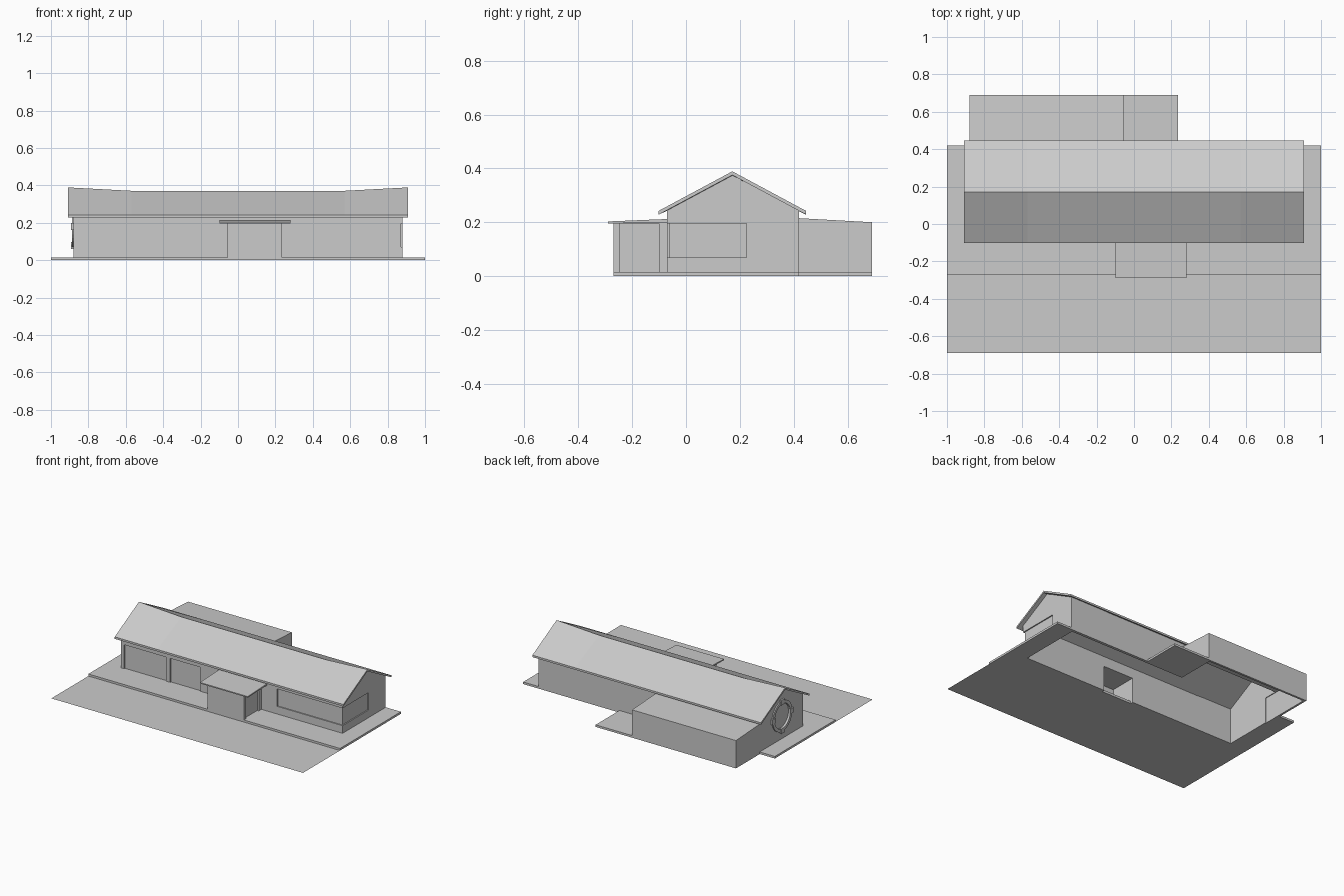
import bpy, bmesh, math
from mathutils import Matrix

cube = bpy.data.objects.get("Cube")
if cube:
    bpy.data.objects.remove(cube, do_unlink=True)

grey = bpy.data.materials.new("plain_grey")
grey.use_nodes = True
grey.diffuse_color = (0.6, 0.6, 0.6, 1)
grey.node_tree.nodes["Principled BSDF"].inputs["Base Color"].default_value = (0.6, 0.6, 0.6, 1)


def finish(name, bm):
    bmesh.ops.recalc_face_normals(bm, faces=bm.faces)
    mesh = bpy.data.meshes.new(name)
    bm.to_mesh(mesh)
    bm.free()
    mesh.materials.append(grey)
    obj = bpy.data.objects.new(name, mesh)
    bpy.context.collection.objects.link(obj)
    return obj


def loft(name, sections):
    """Closed solid through (x, [(y, z), ...]) cross-sections."""
    bm = bmesh.new()
    rings = [[bm.verts.new((x, y, z)) for y, z in pts] for x, pts in sections]
    n = len(rings[0])
    for a, b in zip(rings, rings[1:]):
        for i in range(n):
            j = (i + 1) % n
            bm.faces.new((a[i], a[j], b[j], b[i]))
    bm.faces.new(rings[0])
    bm.faces.new(rings[-1])
    return finish(name, bm)


def box(name, x, y, z):
    pts = [(y[0], z[0]), (y[1], z[0]), (y[1], z[1]), (y[0], z[1])]
    return loft(name, [(x[0], pts), (x[1], pts)])


def cut(target, cutter):
    mod = target.modifiers.new(cutter.name, 'BOOLEAN')
    mod.operation = 'DIFFERENCE'
    mod.solver = 'EXACT'
    mod.object = cutter
    cutter.hide_render = True
    cutter.display_type = 'WIRE'
    cutter.hide_set(True)


END, SAG, RIDGE_Y = 0.57, 0.018, 0.172
FRONT, BACK, SIDE = -0.07, 0.42, 0.88
SLAB = 0.015

# Ground sheet and terrace around the open house footprint
bm = bmesh.new()
bm.faces.new([bm.verts.new(p) for p in
              ((-1, -0.69, 0), (1, -0.69, 0), (1, -0.27, 0), (-1, -0.27, 0))])
forecourt = finish("forecourt", bm)
box("front_terrace", (-1, 1), (-0.27, FRONT), (0, SLAB))
box("left_terrace", (SIDE, 1), (FRONT, BACK), (0, SLAB))
box("right_terrace", (-1, -SIDE), (FRONT, BACK), (0, SLAB))
box("back_patio", (-0.055, 0.235), (BACK, 0.69), (0, SLAB))


# Main walls, following the sagging ridge
def wall_section(x, drop):
    return (x, [(FRONT, 0), (BACK, 0), (BACK, 0.246),
                (RIDGE_Y, 0.374 - drop), (FRONT, 0.246)])


walls = loft("main_walls", [wall_section(-SIDE, 0), wall_section(-END, SAG),
                            wall_section(END, SAG), wall_section(SIDE, 0)])
cut(walls, box("main_room_cutter", (-0.86, 0.86), (-0.05, 0.4), (-0.1, 0.6)))
cut(walls, box("porch_passage_cutter", (-0.03, 0.21), (-0.1, 0), (-0.1, 0.18)))

# Recessed front windows and the corner window
cut(walls, box("large_window_cutter", (-0.856, -0.525), (-0.1, -0.062), (SLAB, 0.187)))
cut(walls, box("small_window_cutter", (-0.49, -0.25), (-0.1, -0.062), (SLAB, 0.187)))
cut(walls, box("corner_window_front_cutter", (0.36, 0.9), (-0.1, -0.062), (0.07, 0.195)))
cut(walls, box("corner_window_side_cutter", (0.872, 0.9), (-0.1, 0.225), (0.07, 0.195)))


# Round gable window with a raised ring and four blocks
RING_Z = 0.18
to_gable = Matrix.Translation((-0.885, RIDGE_Y, RING_Z)) @ Matrix.Rotation(math.pi / 2, 4, 'Y')
bm = bmesh.new()
bmesh.ops.create_cone(bm, cap_ends=True, segments=32, radius1=0.088, radius2=0.088,
                      depth=0.024, matrix=to_gable)
cut(walls, finish("round_window_cutter", bm))

bm = bmesh.new()
loops = [[bm.verts.new((x, RIDGE_Y + r * math.cos(math.tau * i / 32),
                        RING_Z + r * math.sin(math.tau * i / 32))) for i in range(32)]
         for x, r in ((-SIDE, 0.088), (-0.888, 0.088), (-0.888, 0.11), (-SIDE, 0.11))]
for k in range(4):
    a, b = loops[k], loops[(k + 1) % 4]
    for i in range(32):
        j = (i + 1) % 32
        bm.faces.new((a[i], a[j], b[j], b[i]))
finish("round_window_ring", bm)
for i, label in enumerate(("front", "top", "back", "bottom")):
    ang = i * math.pi / 2 + math.pi
    cy, cz = RIDGE_Y + 0.102 * math.cos(ang), RING_Z + 0.102 * math.sin(ang)
    box("ring_block_" + label, (-0.892, -0.879), (cy - 0.018, cy + 0.018),
        (cz - 0.018, cz + 0.018))


# Gabled roof with raised ends
def roof_section(x, drop):
    return (x, [(-0.102, 0.242), (RIDGE_Y, 0.389 - drop), (0.446, 0.242),
                (0.446, 0.228), (RIDGE_Y, 0.375 - drop), (-0.102, 0.228)])


loft("main_roof", [roof_section(-0.908, 0), roof_section(-END, SAG),
                   roof_section(END, SAG), roof_section(0.908, 0)])

# Entrance porch with side door recesses and a sloping canopy
porch = box("porch_walls", (-0.055, 0.235), (-0.27, FRONT), (SLAB, 0.2))
cut(porch, box("porch_room_cutter", (-0.03, 0.21), (-0.245, 0), (SLAB + 0.002, 0.18)))
for label, x in (("right", (-0.1, -0.043)), ("left", (0.223, 0.3))):
    cut(porch, box(label + "_door_cutter", x, (-0.245, -0.1), (-0.1, 0.195)))
canopy = [(-0.29, 0.195), (FRONT, 0.2), (FRONT, 0.212), (-0.29, 0.203)]
loft("porch_canopy", [(-0.1, canopy), (0.28, canopy)])

# Rear annex, open to the main room
shape = [(BACK, 0), (0.69, 0), (0.69, 0.2), (BACK, 0.215)]
annex = loft("rear_annex", [(-SIDE, shape), (-0.055, shape)])
annex_room = box("annex_room_cutter", (-0.865, -0.07), (0.3, 0.675), (-0.1, 0.185))
cut(annex, annex_room)
cut(walls, annex_room)
